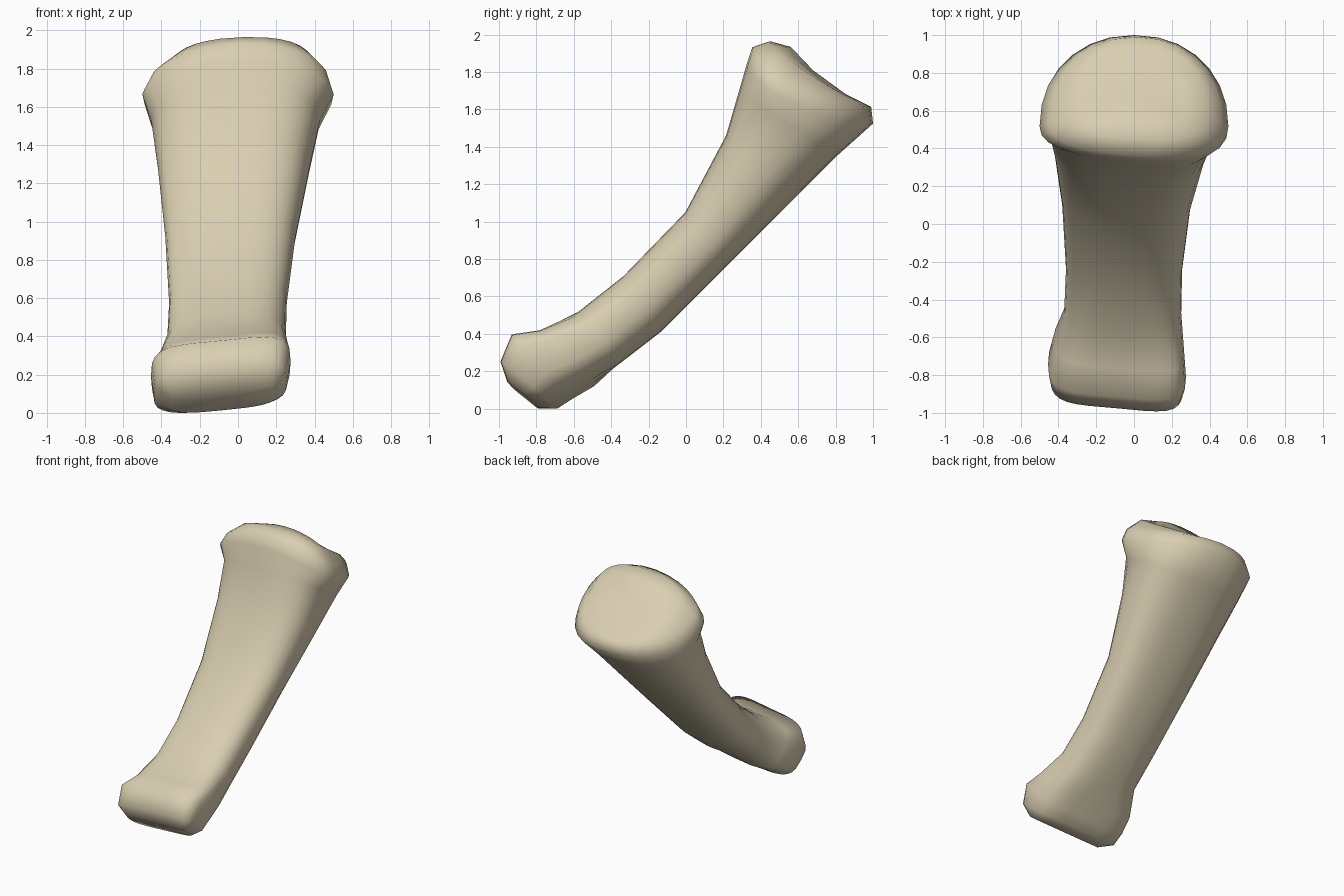
import bpy, bmesh, math
from mathutils import Vector

cube = bpy.data.objects.get("Cube")
if cube:
    bpy.data.objects.remove(cube, do_unlink=True)

SIDES = 28


def power(value, boxiness):
    """Signed power that squares off a circle's sine or cosine."""
    return math.copysign(abs(value) ** (2 / boxiness), value)


def add_section(bm, front, back, span, widest, boxiness, groove, skew, sag, twist):
    """Add an egg-shaped ring lying between a front and a back point."""
    front, back = Vector((0, *front)), Vector((0, *back))
    across = back - front
    axis = Vector((0, -across.z, across.y)).normalized()
    middle, half = sum(span) / 2, (span[1] - span[0]) / 2
    ring = []
    for i in range(SIDES):
        angle = math.tau * i / SIDES
        c = power(math.cos(angle), boxiness)
        s = power(math.sin(angle), boxiness)
        if s < 0:
            # The front is grooved in the middle and fuller on its left
            s *= 1 - groove * (1 - c * c) + skew * c
            reach = widest
        else:
            reach = 1 - widest
        point = front + across * (widest + reach * s) - axis * sag * c * c
        point.x = middle + half * c
        point += Vector((0, -.09, .1)) * twist * half * c
        ring.append(bm.verts.new(point))
    return ring


bm = bmesh.new()
rings = []

# Lower knuckle: boxy, grooved in front and slightly twisted
knuckle = dict(widest=.5, boxiness=3.4, groove=.1, skew=0, sag=0, twist=1)
for front, back, span in (
    ((-.95, .15), (-.8, .03), (-.35, .2)),
    ((-.99, .26), (-.7, .03), (-.44, .255)),
    ((-.93, .41), (-.62, .08), (-.455, .275)),
    ((-.78, .43), (-.5, .15), (-.42, .265)),
):
    rings.append(add_section(bm, front, back, span, **knuckle))

# Shaft: curved and widening upwards
shaft = dict(widest=.45, boxiness=2.5, groove=0, skew=.2, sag=0, twist=0)
for front, back, span in (
    ((-.57, .53), (-.35, .26), (-.37, .25)),
    ((-.33, .72), (-.13, .43), (-.36, .255)),
    ((0, 1.06), (.22, .78), (-.38, .3)),
    ((.22, 1.47), (.55, 1.11), (-.42, .375)),
    ((.29, 1.7), (.81, 1.37), (-.455, .43)),
):
    rings.append(add_section(bm, front, back, span, **shaft))

# Upper rim: flared, dipping at the sides
rim = dict(widest=.33, boxiness=2.2, groove=0, skew=.15, sag=.08, twist=0)
for front, back, span in (
    ((.33, 1.86), (1, 1.54), (-.5, .5)),
    ((.36, 1.95), (.99, 1.63), (-.45, .47)),
):
    rings.append(add_section(bm, front, back, span, **rim))

# Socket face: a broad crest in front falling away to the back
socket = dict(widest=.33, boxiness=2.7, groove=0, skew=.1, sag=.03, twist=0)
for front, back, span in (
    ((.45, 1.98), (.93, 1.66), (-.33, .38)),
    ((.56, 1.95), (.85, 1.7), (-.22, .27)),
):
    rings.append(add_section(bm, front, back, span, **socket))

# Skin between the rings, closed by a fan at each end
for low, high in zip(rings, rings[1:]):
    for i in range(SIDES):
        j = (i + 1) % SIDES
        bm.faces.new((low[i], low[j], high[j], high[i]))
for ring in (rings[0], rings[-1]):
    hub = bm.verts.new(sum((v.co for v in ring), Vector()) / SIDES)
    for i in range(SIDES):
        bm.faces.new((ring[i], ring[(i + 1) % SIDES], hub))
bmesh.ops.recalc_face_normals(bm, faces=bm.faces)

# Rest the bone on the ground
lowest = min(v.co.z for v in bm.verts)
bmesh.ops.translate(bm, verts=bm.verts, vec=(0, 0, -lowest))

mesh = bpy.data.meshes.new("toe_bone")
bm.to_mesh(mesh)
bm.free()
bone = bpy.data.objects.new("toe_bone", mesh)
bpy.context.collection.objects.link(bone)

# Bone colour
color = (.7, .62, .445, 1)
material = bpy.data.materials.new("pale bone")
material.use_nodes = True
material.diffuse_color = color
shader = next(n for n in material.node_tree.nodes if n.type == 'BSDF_PRINCIPLED')
shader.inputs["Base Color"].default_value = color
mesh.materials.append(material)

bpy.context.view_layer.objects.active = bone
bone.select_set(True)
bpy.ops.object.shade_smooth_by_angle(angle=math.radians(60))
